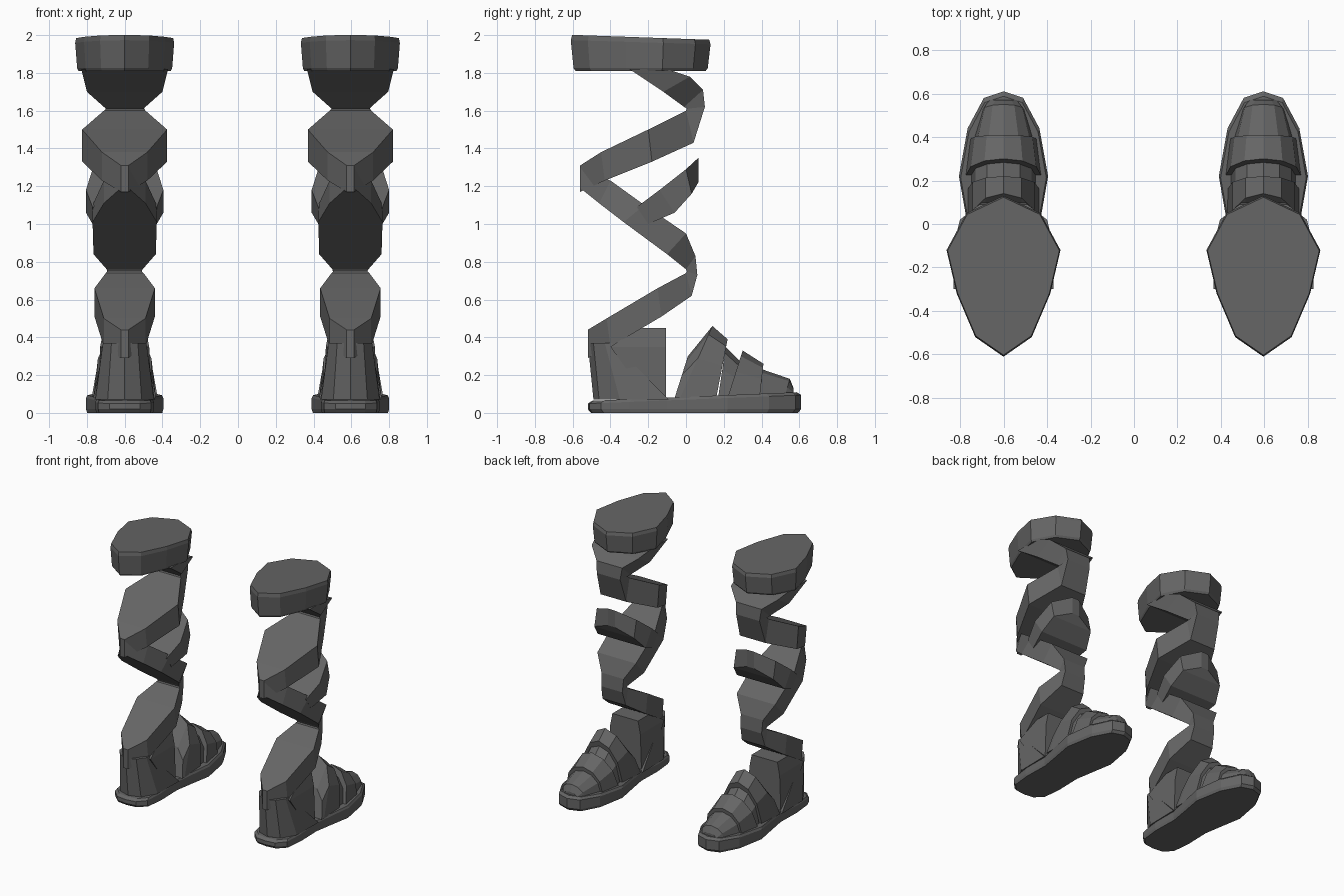
import bpy, bmesh

cube = bpy.data.objects.get("Cube")
if cube:
    bpy.data.objects.remove(cube)

grey = bpy.data.materials.new("dark_grey_leather")
grey.use_nodes = True
COLOUR = (0.13, 0.13, 0.13, 1)
grey.diffuse_color = COLOUR
grey.node_tree.nodes["Principled BSDF"].inputs["Base Color"].default_value = COLOUR


def loft(name, rings, cx):
    """Skin a row of closed rings and cap both ends."""
    bm = bmesh.new()
    rows = [[bm.verts.new((x + cx, y, z)) for x, y, z in ring] for ring in rings]
    n = len(rows[0])
    for a, b in zip(rows, rows[1:]):
        for i in range(n):
            j = (i + 1) % n
            bm.faces.new((a[i], a[j], b[j], b[i]))
    bm.faces.new(rows[0][::-1])
    bm.faces.new(rows[-1])
    bmesh.ops.recalc_face_normals(bm, faces=bm.faces)
    mesh = bpy.data.meshes.new(name)
    bm.to_mesh(mesh)
    bm.free()
    mesh.materials.append(grey)
    bpy.context.collection.objects.link(bpy.data.objects.new(name, mesh))


def band(name, stations, cx):
    """Folded slab; a station is inner y, z, outer y, z and half width."""
    loft(name, [[(-w, y, z), (w, y, z), (w, v, u), (-w, v, u)]
                for y, z, v, u, w in stations], cx)


def outline(half, z, scale=1.0, tilt=0.0, mid=0.0):
    """Mirror a half plan into a closed ring, scaled about mid."""
    full = half + [(-x, y) for x, y in half[::-1] if x > 0]
    return [(x * scale, mid + (y - mid) * scale, z + tilt * y) for x, y in full]


def arch(yb, yt, w, top):
    """Cross-section of a foot strap leaning from yb at the sole to yt on top."""
    half = [(1, 0), (0.86, 0.55), (0.5, 0.88), (0, 1)]
    full = half + [(-x, t) for x, t in half[-2::-1]]
    return [(x * w, yb + (yt - yb) * t, 0.08 + (top - 0.08) * t) for x, t in full]


SOLE = [(0, -0.52), (0.08, -0.51), (0.14, -0.45), (0.155, -0.3), (0.15, -0.1),
        (0.175, 0.05), (0.205, 0.22), (0.165, 0.44), (0.09, 0.58), (0, 0.61)]
CAP = [(0, -0.61), (0.13, -0.52), (0.215, -0.32), (0.262, -0.12), (0.17, 0.05), (0, 0.13)]
LOWER = [(-.52, .44, -.52, .29, .02), (-.42, .5, -.4, .35, .11), (-.15, .66, -.13, .51, .16),
         (0, .74, .03, .62, .1), (.005, .75, .06, .73, .09), (0, .76, .05, .83, .095),
         (-.1, .84, 0, .95, .165), (-.33, 1.01, -.22, 1.1, .17),
         (-.46, 1.11, -.4, 1.23, .11), (-.56, 1.19, -.56, 1.3, .02)]
UPPER = [(-.56, 1.31, -.56, 1.17, .02), (-.45, 1.38, -.43, 1.23, .12),
         (-.2, 1.5, -.18, 1.33, .225), (0, 1.6, .04, 1.43, .11), (.005, 1.61, .1, 1.62, .1),
         (-.01, 1.62, .09, 1.71, .11), (-.12, 1.7, .02, 1.78, .2), (-.3, 1.82, -.1, 1.82, .23)]
BRANCH = [(-.26, 1.09, -.2, 1.0, .17), (-.14, 1.18, -.06, 1.06, .205),
          (0, 1.29, .03, 1.16, .17), (.065, 1.35, .065, 1.22, .03)]
HEEL_BASE = [(0, -0.49), (0.09, -0.46), (0.155, -0.35), (0.16, -0.09)]
HEEL_TOP = [(0, -0.52), (0.07, -0.49), (0.115, -0.43), (0.115, -0.39)]

for side, cx in (("left", 0.595), ("right", -0.6)):
    # sole, rising slightly to the toe
    loft(side + "_sole", [outline(SOLE, 0, 0.97, mid=0.04), outline(SOLE, 0.02),
                          outline(SOLE, 0.07, tilt=0.04),
                          outline(SOLE, 0.085, 0.96, 0.04, 0.04)], cx)

    # heel counter and ankle plate
    loft(side + "_heel_counter", [outline(HEEL_BASE, 0.07), outline(HEEL_TOP, 0.37)], cx)
    loft(side + "_ankle_plate",
         [[(-w, a, z), (w, a, z), (w, -0.105, z), (-w, -0.105, z)]
          for w, a, z in ((0.14, -0.2, 0.07), (0.13, -0.4, 0.35), (0.11, -0.25, 0.45))], cx)

    # overlapping foot straps from instep to toe
    loft(side + "_instep_strap", [arch(-0.06, 0.01, 0.165, 0.3),
                                  arch(-0.03, 0.14, 0.165, 0.46),
                                  arch(0.16, 0.22, 0.165, 0.39)], cx)
    loft(side + "_middle_strap", [arch(0.17, 0.21, 0.15, 0.35),
                                  arch(0.23, 0.29, 0.15, 0.27)], cx)
    loft(side + "_front_strap", [arch(0.22, 0.3, 0.175, 0.33),
                                 arch(0.39, 0.41, 0.155, 0.26)], cx)
    loft(side + "_toe_cap", [arch(0.39, 0.39, 0.14, 0.235),
                             arch(0.52, 0.55, 0.1, 0.18),
                             arch(0.57, 0.57, 0.07, 0.13)], cx)

    # zigzag leg wraps and knee cap
    band(side + "_lower_wrap", LOWER, cx)
    band(side + "_upper_wrap", UPPER, cx)
    band(side + "_shin_branch", BRANCH, cx)
    loft(side + "_knee_cap", [outline(CAP, 1.81, 0.93, mid=-0.24),
                              outline(CAP, 1.825, 0.96, mid=-0.24),
                              outline(CAP, 1.955, tilt=-0.03),
                              outline(CAP, 1.98, 0.98, -0.035, -0.24)], cx)
